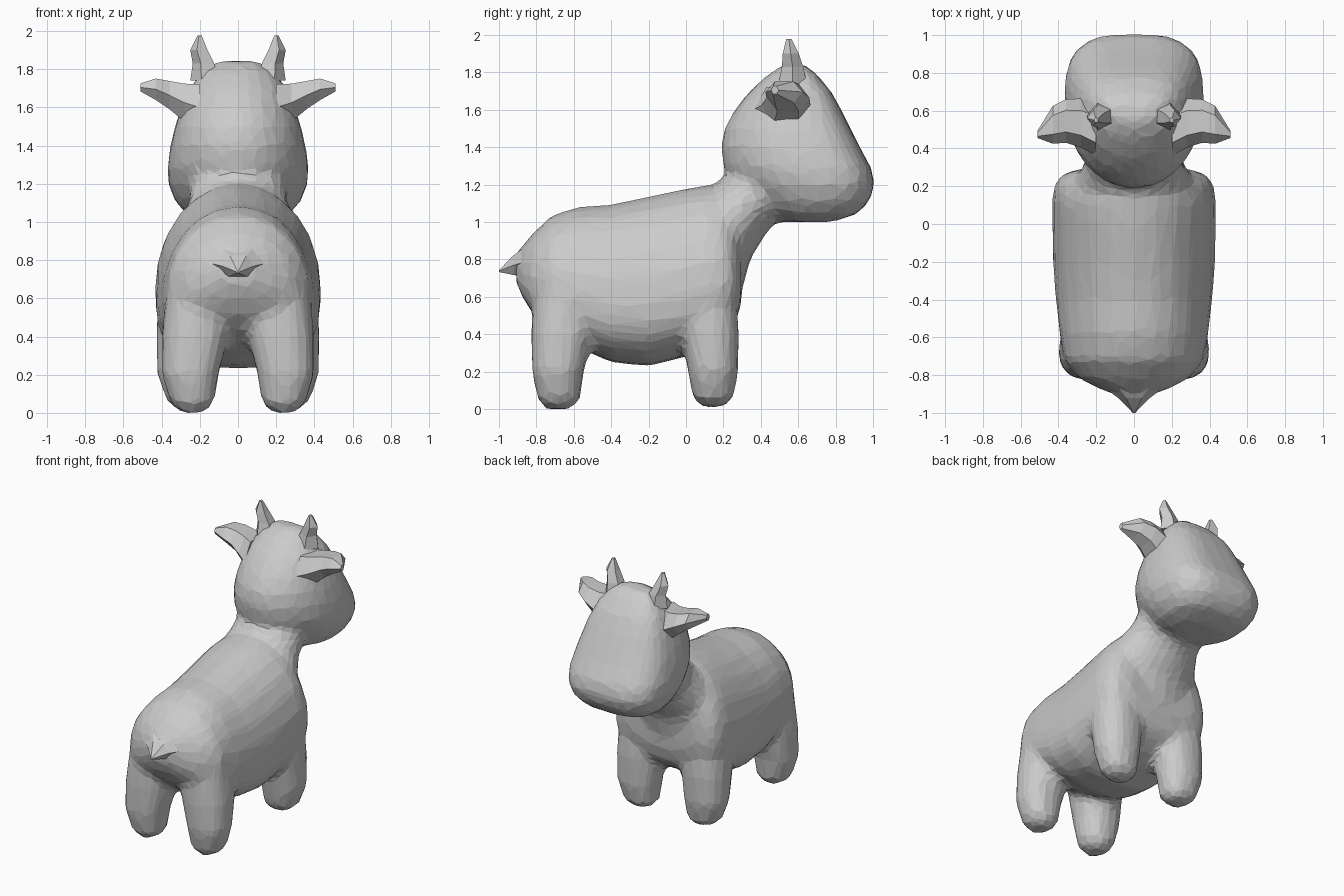
import bpy, bmesh
from math import sin, cos, pi, copysign
from mathutils import Vector

if "Cube" in bpy.data.objects:
    bpy.data.objects.remove(bpy.data.objects["Cube"])

X, Y, Z = Vector((1, 0, 0)), Vector((0, 1, 0)), Vector((0, 0, 1))


def ring(c, u, v, n=24, p=2.0, v_back=None, p_back=None):
    """Superellipse around c; the -v half may have its own reach and exponent."""
    pts = []
    for i in range(n):
        a = 2 * pi * i / n
        ca, sa = cos(a), sin(a)
        back = sa < 0 and v_back is not None
        e = 2 / (p_back if back and p_back else p)
        vv = v_back if back else v
        pts.append(Vector(c) + u * copysign(abs(ca) ** e, ca) + vv * copysign(abs(sa) ** e, sa))
    return pts


def loft(name, rings):
    """Skin a list of equal rings and cap both ends."""
    bm = bmesh.new()
    loops = [[bm.verts.new(p) for p in r] for r in rings]
    n = len(loops[0])
    for a, b in zip(loops, loops[1:]):
        for i in range(n):
            j = (i + 1) % n
            bm.faces.new((a[i], a[j], b[j], b[i]))
    bm.faces.new(loops[0])
    bm.faces.new(loops[-1])
    bmesh.ops.recalc_face_normals(bm, faces=bm.faces)
    me = bpy.data.meshes.new(name)
    bm.to_mesh(me)
    bm.free()
    ob = bpy.data.objects.new(name, me)
    bpy.context.collection.objects.link(ob)
    return ob


parts = []

# torso: y, half width, bottom z, top z
torso = [(-.91, .09, .68, .83), (-.87, .19, .59, .88), (-.82, .29, .51, .94),
         (-.72, .37, .42, 1.035), (-.58, .395, .33, 1.08), (-.40, .415, .25, 1.095),
         (-.20, .43, .23, 1.135), (0, .435, .28, 1.18), (.12, .435, .33, 1.20),
         (.20, .425, .38, 1.17), (.26, .39, .44, 1.08), (.295, .28, .56, .94)]
rings = []
for y, w, zb, zt in torso:
    zc = zb + .36 * (zt - zb)
    rings.append(ring((0, y, zc), X * w, Z * (zt - zc), p=2.05, v_back=Z * (zc - zb), p_back=2.4))
parts.append(loft("body", rings))

# neck: y, z, half width, half thickness, along a slanted path
slant = Vector((0, .707, -.707))
neck = [(.05, .80, .39, .33), (.19, .95, .33, .215), (.31, 1.09, .26, .185),
        (.42, 1.20, .25, .19), (.50, 1.28, .22, .15)]
parts.append(loft("neck", [ring((0, y, z), X * w, slant * t) for y, z, w, t in neck]))

# head: z, back y, front y, half width
head = [(1.00, .52, .78, .15), (1.04, .42, .91, .27), (1.11, .34, .98, .33),
        (1.20, .26, 1.01, .365), (1.29, .20, .99, .37), (1.40, .185, .93, .355),
        (1.50, .205, .88, .33), (1.60, .26, .83, .30), (1.70, .34, .775, .255),
        (1.79, .44, .70, .19), (1.845, .53, .63, .10)]
rings = []
for z, yb, yf, w in head:
    yc = yb + .56 * (yf - yb)
    rings.append(ring((0, yc, z), X * w, Y * (yf - yc), n=32, p=3.0, v_back=Y * (yc - yb), p_back=2.0))
parts.append(loft("head", rings))

# legs: x, y, z, half width, half depth
back_leg = [(.24, -.68, 0, .06, .07), (.24, -.68, .05, .115, .115), (.25, -.685, .2, .15, .14),
            (.225, -.665, .4, .175, .165), (.20, -.645, .62, .18, .175), (.19, -.62, .75, .15, .15)]
front_leg = [(.245, .14, .01, .06, .06), (.255, .145, .06, .12, .11), (.27, .145, .2, .155, .135),
             (.26, .13, .4, .17, .155), (.25, .11, .62, .17, .16)]
for s in (-1, 1):
    for name, leg in (("back_leg", back_leg), ("front_leg", front_leg)):
        parts.append(loft(name, [ring((s * x, y, z), X * w, Y * d, n=16, p=2.3)
                                 for x, y, z, w, d in leg]))

# fuse the soft parts into one faceted skin
bpy.ops.object.select_all(action='DESELECT')
for ob in parts:
    ob.select_set(True)
body = parts[0]
bpy.context.view_layer.objects.active = body
bpy.ops.object.join()
m = body.modifiers.new("fuse", 'REMESH')
m.mode = 'VOXEL'
m.voxel_size = .03
m = body.modifiers.new("soften", 'SMOOTH')
m.factor = .5
m.iterations = 6
m = body.modifiers.new("facets", 'DECIMATE')
m.ratio = .13
bpy.ops.object.convert(target='MESH')
for f in body.data.polygons:
    f.use_smooth = False

# ears (broad at the root) and horns
ear = [(.20, .50, 1.60, .14, .14), (.28, .535, 1.625, .13, .115), (.36, .545, 1.665, .115, .085),
       (.43, .525, 1.695, .10, .065), (.51, .475, 1.705, .02, .025)]
horn = [(.165, .57, 1.74, .085, .08), (.175, .57, 1.83, .062, .06),
        (.20, .56, 1.90, .05, .045), (.20, .55, 1.978, .012, .015)]
for s, side in ((-1, "left"), (1, "right")):
    loft("ear_" + side, [ring((s * x, y, z), Y * ry, Z * rz, n=6) for x, y, z, ry, rz in ear])
    loft("horn_" + side, [ring((s * x, y, z), X * s * rx, Y * ry, n=5) for x, y, z, rx, ry in horn])

# tail: flat wedge running out of the rump
tail = [(-.82, .80, .22, .11), (-.92, .77, .085, .062), (-1.0, .738, .006, .006)]
loft("tail", [ring((0, y, z), X * w, Z * h, n=6) for y, z, w, h in tail])
